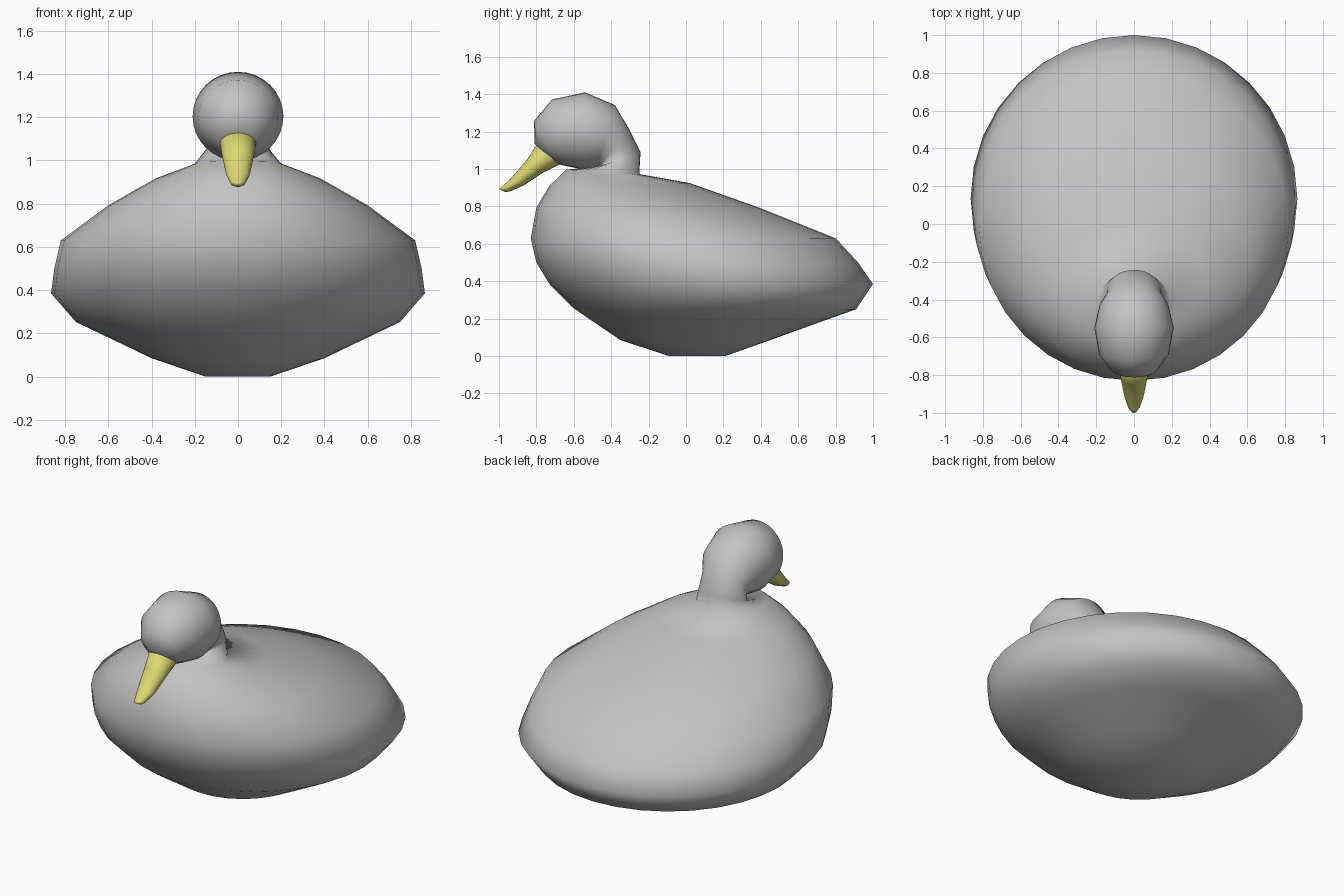
import bpy, bmesh, math
from mathutils import Vector


def material(name, rgb):
    m = bpy.data.materials.new(name)
    m.diffuse_color = (*rgb, 1)
    return m


def loft(name, rings, segments, mat):
    """Skin elliptical rings: (rear y, rear z, front y, front z, half width)."""
    bm = bmesh.new()
    loops = []
    for ry, rz, fy, fz, w in rings:
        rear, front = Vector((0, ry, rz)), Vector((0, fy, fz))
        mid, axis = (rear + front) / 2, (rear - front) / 2
        loop = []
        for i in range(segments):
            a = 2 * math.pi * i / segments
            loop.append(bm.verts.new(mid + axis * math.cos(a) + Vector((w * math.sin(a), 0, 0))))
        loops.append(loop)
    for a, b in zip(loops, loops[1:]):
        for i in range(segments):
            j = (i + 1) % segments
            bm.faces.new((a[i], a[j], b[j], b[i]))
    bm.faces.new(loops[0])
    bm.faces.new(loops[-1])
    bmesh.ops.recalc_face_normals(bm, faces=bm.faces)
    mesh = bpy.data.meshes.new(name)
    bm.to_mesh(mesh)
    bm.free()
    mesh.materials.append(mat)
    mesh.shade_smooth()
    obj = bpy.data.objects.new(name, mesh)
    bpy.context.collection.objects.link(obj)
    return obj


grey = material("feather grey", (0.55, 0.55, 0.55))
yellow = material("beak yellow", (0.72, 0.69, 0.17))

# Body, neck and head: one skin from the belly up and round to the face
loft("duck_body", [
    (0.21, 0.0, -0.09, 0.0, 0.15),
    (0.45, 0.085, -0.35, 0.085, 0.40),
    (0.74, 0.19, -0.52, 0.20, 0.63),
    (0.91, 0.25, -0.60, 0.255, 0.75),
    (1.00, 0.385, -0.73, 0.385, 0.865),
    (0.92, 0.50, -0.80, 0.50, 0.85),
    (0.80, 0.63, -0.83, 0.63, 0.82),
    (0.40, 0.79, -0.80, 0.795, 0.60),
    (0.02, 0.925, -0.73, 0.91, 0.38),
    (-0.25, 0.973, -0.64, 0.997, 0.20),
    # neck
    (-0.243, 1.09, -0.47, 1.012, 0.145),
    (-0.305, 1.215, -0.455, 1.018, 0.145),
    # head
    (-0.38, 1.342, -0.48, 1.01, 0.182),
    (-0.54, 1.41, -0.555, 0.998, 0.21),
    (-0.716, 1.372, -0.66, 1.02, 0.185),
    (-0.812, 1.257, -0.70, 1.03, 0.13),
    (-0.81, 1.135, -0.69, 1.03, 0.08),
], 32, grey)

# Beak: tapering and drooping forward
loft("beak", [
    (-0.75, 1.13, -0.66, 1.03, 0.07),
    (-0.79, 1.145, -0.684, 1.02, 0.085),
    (-0.85, 1.05, -0.76, 0.983, 0.073),
    (-0.94, 0.945, -0.866, 0.913, 0.053),
    (-0.985, 0.905, -0.94, 0.88, 0.033),
    (-1.0, 0.893, -0.967, 0.877, 0.018),
], 20, yellow)
